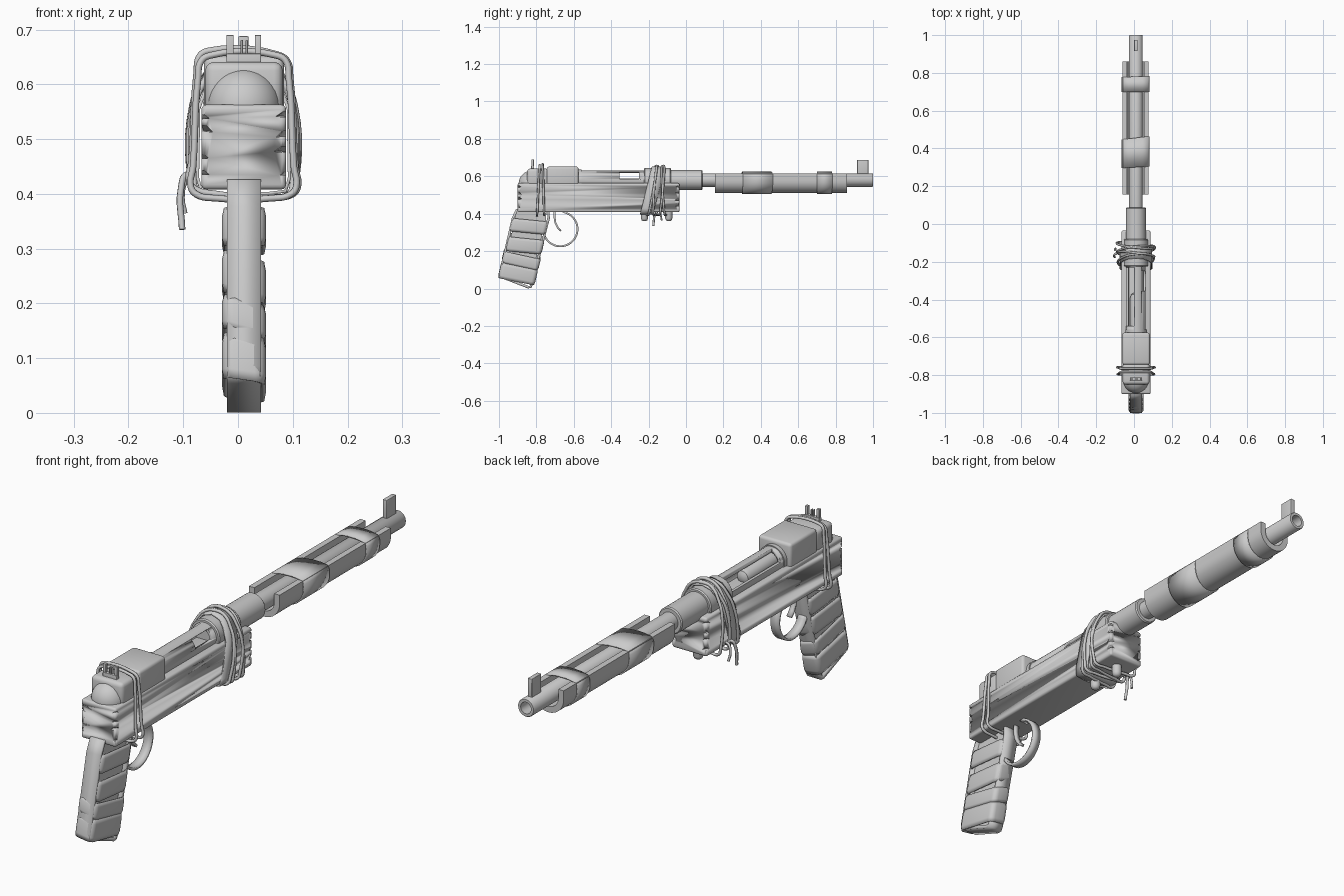
import bpy, bmesh, random
from math import sin, cos, radians, pi
from mathutils import Vector, Matrix

if "Cube" in bpy.data.objects:
    bpy.data.objects.remove(bpy.data.objects["Cube"])

random.seed(4)
CX, CZ = 0.01, 0.58          # barrel axis


def finish(name, bm, angle=35):
    bmesh.ops.recalc_face_normals(bm, faces=bm.faces)
    me = bpy.data.meshes.new(name)
    bm.to_mesh(me)
    bm.free()
    ob = bpy.data.objects.new(name, me)
    bpy.context.collection.objects.link(ob)
    activate(ob)
    bpy.ops.object.shade_smooth_by_angle(angle=radians(angle))
    return ob


def activate(ob):
    bpy.ops.object.select_all(action='DESELECT')
    ob.select_set(True)
    bpy.context.view_layer.objects.active = ob


def modify(ob, kind, **kw):
    m = ob.modifiers.new(kind, kind)
    for k, v in kw.items():
        setattr(m, k, v)
    activate(ob)
    bpy.ops.object.modifier_apply(modifier=m.name)


def loft(name, rings, cap=True, close=True, cyc=False, thick=0, angle=35):
    bm = bmesh.new()
    rows = [[bm.verts.new(p) for p in r] for r in rings]
    n = len(rows[0])
    pairs = list(zip(rows, rows[1:])) + ([(rows[-1], rows[0])] if cyc else [])
    for a, b in pairs:
        for i in range(n if close else n - 1):
            j = (i + 1) % n
            bm.faces.new((a[i], a[j], b[j], b[i]))
    if cap and not cyc:
        bm.faces.new(rows[0])
        bm.faces.new(rows[-1])
    ob = finish(name, bm, angle)
    if thick:
        modify(ob, 'SOLIDIFY', thickness=thick, offset=0)
    return ob


def turned(name, profile, cyc=False, n=32):
    return loft(name, [[(CX + r * cos(2 * pi * i / n), y, CZ + r * sin(2 * pi * i / n))
                        for i in range(n)] for y, r in profile], cyc=cyc)


def box(name, x0, x1, y0, y1, z0, z1, bevel=0.0):
    bm = bmesh.new()
    bmesh.ops.create_cube(bm, size=1)
    for v in bm.verts:
        v.co = ((x0 + x1) / 2 + v.co.x * (x1 - x0), (y0 + y1) / 2 + v.co.y * (y1 - y0),
                (z0 + z1) / 2 + v.co.z * (z1 - z0))
    if bevel:
        bmesh.ops.bevel(bm, geom=bm.edges[:], offset=bevel, segments=3, profile=0.5, affect='EDGES')
    return finish(name, bm)


def cut(ob, cutter):
    modify(ob, 'BOOLEAN', operation='DIFFERENCE', solver='EXACT', object=cutter)
    bpy.data.objects.remove(cutter)


def wire(name, pts, r=0.006, cyclic=False):
    cu = bpy.data.curves.new(name, 'CURVE')
    cu.dimensions = '3D'
    cu.bevel_depth, cu.bevel_resolution, cu.resolution_u = r, 2, 5
    cu.use_fill_caps = True
    sp = cu.splines.new('BEZIER')
    sp.bezier_points.add(len(pts) - 1)
    for b, p in zip(sp.bezier_points, pts):
        b.co = p
        b.handle_left_type = b.handle_right_type = 'AUTO'
    sp.use_cyclic_u = cyclic
    ob = bpy.data.objects.new(name, cu)
    bpy.context.collection.objects.link(ob)
    activate(ob)
    bpy.ops.object.convert(target='MESH')
    return bpy.context.object


def rrect(hw, hh, r, n=4):
    out = []
    for q, (sx, sy) in enumerate(((1, 1), (-1, 1), (-1, -1), (1, -1))):
        for i in range(n + 1):
            a = pi / 2 * (q + i / n)
            out.append((sx * (hw - r) + r * cos(a), sy * (hh - r) + r * sin(a)))
    return out


# wooden stock block with split ends
stock = box('stock_block', -0.067, 0.088, -0.9, -0.035, 0.408, 0.563, 0.009)
bm = bmesh.new()
for y in (-0.9, -0.035):
    for x in (-0.07, 0.091):
        for z in (0.445, 0.475, 0.515, 0.54):
            size = random.uniform(0.010, 0.018)
            m = Matrix.Translation((x, y, z + random.uniform(-.008, .008))) @ Matrix.Rotation(pi / 4, 4, 'Z') \
                @ Matrix.Rotation(random.uniform(-.2, .2), 4, 'X') @ Matrix.Diagonal((size * 1.6, size * 1.6, size * .5, 1))
            bmesh.ops.create_cone(bm, cap_ends=True, segments=6, radius1=1, radius2=.5, depth=1.2, matrix=m)
cut(stock, finish('notch_cutter', bm))

# rear receiver cover, domed end cap
box('receiver_cover', -0.062, 0.084, -0.745, -0.575, 0.55, 0.652, 0.012)
box('receiver_rear_cover', -0.06, 0.082, -0.85, -0.735, 0.55, 0.641, 0.016)
bm = bmesh.new()
bmesh.ops.create_uvsphere(bm, u_segments=32, v_segments=16, radius=1,
                          matrix=Matrix.Translation((CX, -0.825, 0.56)) @ Matrix.Diagonal((.068, .07, .07, 1)))
finish('end_dome', bm)

# open receiver tube with side slot and window
tube = turned('receiver_tube', [(-0.6, .052), (-0.2, .052), (-0.2, .04), (-0.6, .04)], cyc=True)
cut(tube, box('slot_cutter', -0.1, 0.0, -0.54, -0.23, 0.588, 0.7))
cut(tube, box('window_cutter', 0.015, 0.1, -0.355, -0.25, 0.586, 0.622))
turned('bolt', [(-0.6, .03), (-0.39, .03), (-0.372, .024), (-0.365, .012)])
turned('receiver_rear_ring', [(-0.6, .056), (-0.558, .056), (-0.558, .04), (-0.6, .04)], cyc=True)

# barrel sleeve, collar and hollow barrel
turned('barrel_collar', [(-0.225, .06), (-0.22, .064), (-0.085, .064), (-0.08, .06)])
turned('barrel_sleeve', [(-0.1, .053), (0.083, .053), (0.088, .049)])
turned('barrel', [(0.05, .036), (0.997, .036), (1.0, .034), (1.0, .023), (0.85, .023)])

# trough-shaped handguard below the barrel
arc = [pi + pi * i / 16 for i in range(17)]
outer = [(-0.06, 0.614)] + [(0.008 + .068 * cos(a), 0.578 + .068 * sin(a)) for a in arc] + [(0.076, 0.614)]
inner = [(0.052, 0.614)] + [(0.008 + .044 * cos(a), 0.578 + .044 * sin(a)) for a in reversed(arc)] + [(-0.036, 0.614)]
loft('handguard', [[(x, y, z) for x, z in outer + inner] for y in (0.155, 0.86)])

# tape bands around handguard and barrel
ring = [(0.008 + .07 * cos(a), 0.579 + .071 * sin(a)) for a in arc] + \
       [(0.078, 0.6), (0.073, 0.613), (0.045, 0.62), (0.01, 0.622), (-0.028, 0.62), (-0.056, 0.613), (-0.062, 0.6)]
for k, (y0, y1, s0, s1) in enumerate(((0.30, 0.455, 0.05, 0.12), (0.70, 0.78, 0.0, 0.03))):
    loft(f'handguard_band_{k + 1}', [[(x, y + s * x, z) for x, z in ring] for y, s in ((y0, s0), (y1, s1))],
         cap=False, thick=0.006, angle=50)

# front sight blade and rear notch sight
box('front_sight', 0.001, 0.019, 0.915, 0.975, 0.605, 0.688, 0.002)
box('rear_sight_base', -0.021, 0.042, -0.828, -0.812, 0.63, 0.656, 0.002)
for k, (x0, x1, z1) in enumerate(((-0.021, -0.008, 0.69), (0.031, 0.042, 0.69), (0.005, 0.009, 0.681), (0.014, 0.018, 0.681))):
    box(f'rear_sight_prong_{k + 1}', x0, x1, -0.826, -0.814, 0.645, z1, 0.001)

# grip: bent strip frame and inner core
frame = [(-0.905, 0.42), (-0.925, 0.375), (-0.992, 0.085), (-0.993, 0.07), (-0.98, 0.06),
         (-0.845, 0.008), (-0.832, 0.008), (-0.825, 0.022), (-0.735, 0.375), (-0.735, 0.42)]
loft('grip_frame', [[(x, y, z) for y, z in frame] for x in (-0.02, 0.042)], cap=False, thick=0.014)
core = [(-0.905, 0.42), (-0.915, 0.37), (-0.945, 0.24), (-0.91, 0.15), (-0.81, 0.13), (-0.75, 0.36), (-0.745, 0.42)]
loft('grip_core', [[(x, y, z) for y, z in core] for x in (-0.008, 0.03)])

# wrapped grip tape
for k, (z0, h, su, sx) in enumerate(((0.332, .068, -.1, 0), (0.24, .075, -.1, -.3), (0.157, .06, -.22, -.3), (0.083, .082, -.2, -.15))):
    rings = []
    for t, g in ((-.5, 0), (-.3, .003), (.3, .003), (.5, 0)):
        z = z0 + h * t
        yc = -0.91 + (z - 0.03) * 0.23
        rings.append([(0.011 + x, yc + u, z + su * u + sx * x)
                      for u, x in rrect(0.092 + g, 0.034 + g, 0.018)])
    loft(f'grip_tape_{k + 1}', rings, cap=False, thick=0.006, angle=50)

# trigger guard strip and trigger
guard = [(-0.66, 0.412)] + [(-0.672 + .092 * cos(radians(a)), 0.318 + .092 * sin(radians(a))) for a in range(68, -166, -9)]
loft('trigger_guard', [[(x, y, z) for y, z in guard] for x in (-0.008, 0.028)], cap=False, close=False, thick=0.01)
trig = [(-0.703, 0.42), (-0.703, 0.38), (-0.698, 0.35), (-0.685, 0.325), (-0.668, 0.308)]
loft('trigger', [[(x, y, z) for y, z in trig] for x in (0.0, 0.02)], cap=False, close=False, thick=0.01)

# rounded pegs below the stock
for k, y in enumerate((-0.222, -0.092)):
    prof = [(0.43, .019), (0.375, .019), (0.365, .015), (0.36, .007)]
    loft(f'stock_peg_{k + 1}', [[(CX + r * cos(pi * i / 8), y + r * sin(pi * i / 8), z) for i in range(16)]
                                for z, r in prof], angle=60)

# rear wire bindings
half = [(0.06, 0.653), (0.077, 0.643), (0.083, 0.61), (0.092, 0.45), (0.096, 0.412), (0.086, 0.399), (0.05, 0.392)]
loop = half + [(-x, z) for x, z in reversed(half)]
for k, (y, tilt) in enumerate(((-0.79, -.05), (-0.762, .03))):
    wire(f'rear_wire_{k + 1}', [(CX + x * (1 + .03 * k), y - tilt * (z - .52), z + .005 * k - .06 * x * k)
                                for x, z in loop], cyclic=True)

# front cloth strap and wire bindings
half = [(0.0, 0.65), (0.04, 0.638), (0.066, 0.6), (0.082, 0.555), (0.084, 0.43), (0.077, 0.405), (0.04, 0.4)]
loop = half + [(-x, z) for x, z in reversed(half[1:])]
loft('front_strap', [[(CX + x, y + .25 * (z - .52), z) for x, z in loop] for y in (-0.215, -0.145)],
     cap=False, thick=0.006, angle=60)
for k, (y, tilt) in enumerate(((-0.185, .2), (-0.16, .06), (-0.135, .12), (-0.115, -.08))):
    wire(f'front_wire_{k + 1}', [(CX + x * (1.08 + .02 * k), y + tilt * (z - .52) + .12 * x * (-1) ** k,
                                  z + (.006 if z > .5 else -.005)) for x, z in loop], cyclic=True)

# loose wire ends
wire('wire_end_1', [(-0.075, -0.15, 0.42), (-0.092, -0.155, 0.436), (-0.104, -0.165, 0.41), (-0.102, -0.175, 0.335)])
wire('wire_end_2', [(-0.075, -0.145, 0.43), (-0.093, -0.14, 0.425), (-0.102, -0.135, 0.395), (-0.097, -0.13, 0.365)], 0.005)
